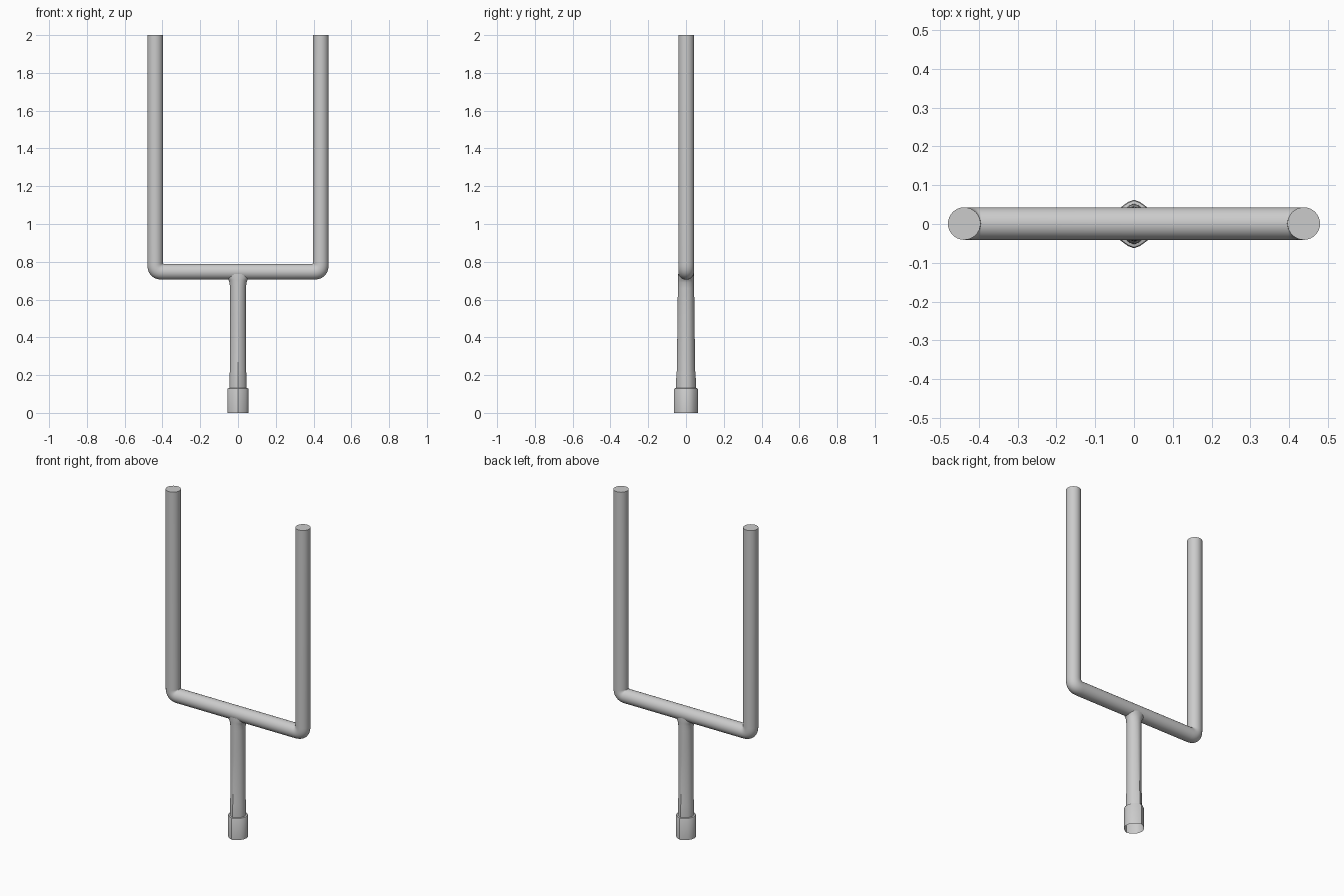
import bpy, bmesh, math
from mathutils import Vector

if "Cube" in bpy.data.objects:
    bpy.data.objects.remove(bpy.data.objects["Cube"])

X, Y, Z = Vector((1, 0, 0)), Vector((0, 1, 0)), Vector((0, 0, 1))
R, PX, BZ = 0.042, 0.438, 0.747      # tube radius, upright x, crossbar z
CY = 0.001


def loft(name, rings, cap):
    """Skin a list of equal point rings into one smooth-shaded object."""
    bm = bmesh.new()
    vs = [[bm.verts.new(p) for p in ring] for ring in rings]
    n = len(vs[0])
    for a, b in zip(vs, vs[1:]):
        for i in range(n):
            j = (i + 1) % n
            bm.faces.new((a[i], a[j], b[j], b[i]))
    if cap:
        bm.faces.new(vs[0])
        bm.faces.new(vs[-1])
    bmesh.ops.recalc_face_normals(bm, faces=bm.faces)
    me = bpy.data.meshes.new(name)
    bm.to_mesh(me)
    bm.free()
    ob = bpy.data.objects.new(name, me)
    bpy.context.collection.objects.link(ob)
    bpy.ops.object.select_all(action='DESELECT')
    ob.select_set(True)
    bpy.context.view_layer.objects.active = ob
    bpy.ops.object.shade_smooth_by_angle(angle=math.radians(32))
    return ob


def ellipse(c, u, ru, v, rv, n=32):
    return [c + u * ru * math.cos(2 * math.pi * i / n)
            + v * rv * math.sin(2 * math.pi * i / n) for i in range(n)]


def elbow(side, steps=8):
    """Rings from vertical upright into the crossbar, hinged at the inner corner."""
    hinge = Vector((side * (PX - R - 0.002), CY, BZ + R + 0.002))
    out = []
    for k in range(steps + 1):
        a = math.pi / 2 * k / steps
        c, s = math.cos(a), math.sin(a)
        d = 2 * R / (c ** 2.5 + s ** 2.5) ** (1 / 2.5)
        u = X * side * c - Z * s
        out.append(ellipse(hinge + u * (d / 2 + 0.002), u, d / 2, Y, R))
    return out


# Uprights and crossbar as one bent tube
left = [ellipse(Vector((-PX, CY, 2)), -X, R, Y, R)] + elbow(-1)
right = [ellipse(Vector((PX, CY, 2)), X, R, Y, R)] + elbow(1)
# mirrored side: flip in-plane start so that ring points line up along the bar
loft("uprights_and_crossbar", left + right[::-1], True)


# Stem with base sleeve: round section with a ridge on front and back
def stem_ring(z, rx, ry, ridge, n=24):
    pts = []
    for i in range(n):
        t = 2 * math.pi * i / n
        dev = abs(math.acos(abs(math.sin(t)) if abs(math.sin(t)) < 1 else 1))
        k = 1 + ridge / ry * max(0, 1 - dev / math.radians(30))
        pts.append(Vector((rx * k * math.cos(t), ry * k * math.sin(t), z)))
    return pts


stem = [
    (0.00, 0.056, 0.055, 0.0075),
    (0.125, 0.056, 0.055, 0.0075),
    (0.13, 0.053, 0.053, 0.007),
    (0.132, 0.045, 0.046, 0.007),
    (0.21, 0.044, 0.045, 0.006),
    (0.225, 0.043, 0.043, 0.005),
    (0.52, 0.042, 0.042, 0.003),
    (0.66, 0.042, 0.042, 0.001),
    (0.69, 0.045, 0.042, 0.0),
    (0.705, 0.051, 0.042, 0.0),
    (0.715, 0.060, 0.042, 0.0),
    (0.735, 0.066, 0.041, 0.0),
]
loft("stem_and_sleeve", [stem_ring(*s) for s in stem], False)
